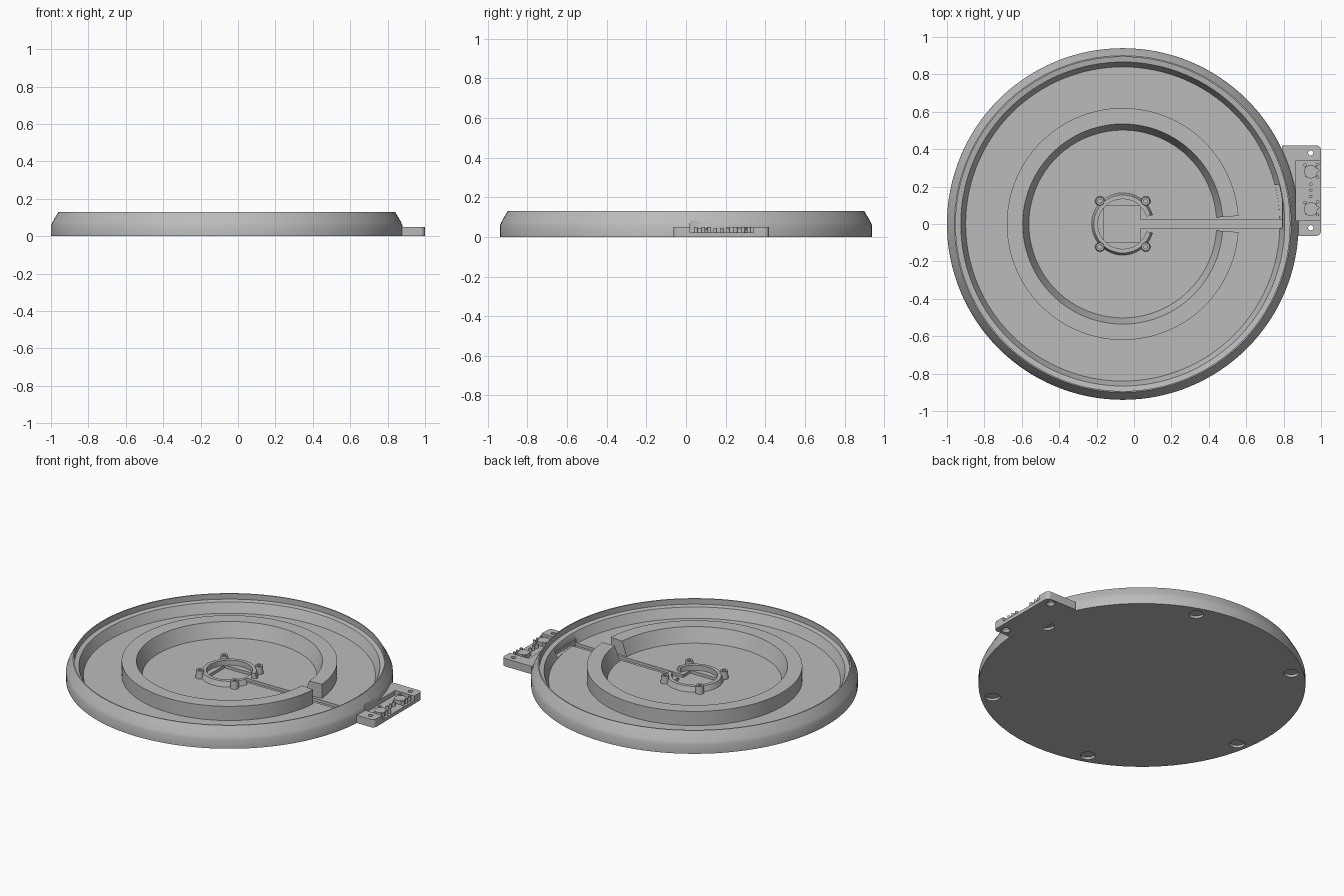
import bpy, bmesh, math
from mathutils import Vector, Matrix

old = bpy.data.objects.get("Cube")
if old:
    bpy.data.objects.remove(old)

CX = -0.06      # centre of the round tray
FLOOR = 0.03    # tray floor height

grey = bpy.data.materials.new("plain grey")
grey.use_nodes = True
grey.diffuse_color = (0.5, 0.5, 0.5, 1)
grey.node_tree.nodes["Principled BSDF"].inputs["Base Color"].default_value = (0.5, 0.5, 0.5, 1)


def finish(name, bm):
    bmesh.ops.recalc_face_normals(bm, faces=bm.faces)
    mesh = bpy.data.meshes.new(name)
    bm.to_mesh(mesh)
    bm.free()
    ob = bpy.data.objects.new(name, mesh)
    bpy.context.collection.objects.link(ob)
    mesh.materials.append(grey)
    return ob


def lathe(name, profile, gap=0.0, steps=128):
    """Turn a closed (radius, height) outline; gap is the half angle left open at +x."""
    bm = bmesh.new()
    verts = [bm.verts.new((r, 0, z)) for r, z in profile]
    n = len(verts)
    edges = [bm.edges.new((verts[i], verts[(i + 1) % n])) for i in range(n)]
    geom = verts + edges
    if gap:
        cap = bm.faces.new(verts)
        geom = geom + [cap]
        bmesh.ops.rotate(bm, verts=verts, matrix=Matrix.Rotation(gap, 3, 'Z'))
    bmesh.ops.spin(bm, geom=geom, axis=(0, 0, 1), cent=(0, 0, 0),
                   angle=math.tau - 2 * gap, steps=steps)
    bmesh.ops.remove_doubles(bm, verts=bm.verts, dist=1e-5)
    bmesh.ops.translate(bm, verts=bm.verts, vec=(CX, 0, 0))
    return finish(name, bm)


def box(name, lo, hi, corner=0.0):
    lo, hi = Vector(lo), Vector(hi)
    bm = bmesh.new()
    bmesh.ops.create_cube(bm, size=1)
    bmesh.ops.scale(bm, verts=bm.verts, vec=hi - lo)
    bmesh.ops.translate(bm, verts=bm.verts, vec=(lo + hi) / 2)
    if corner:
        upright = [e for e in bm.edges
                   if abs(e.verts[0].co.z - e.verts[1].co.z) > 1e-4 and e.verts[0].co.x > lo.x + 0.01]
        bmesh.ops.bevel(bm, geom=upright, offset=corner, segments=6, affect='EDGES', profile=0.5)
    return finish(name, bm)


def cylinder(name, x, y, z0, z1, r, r_top=None, sides=32):
    bm = bmesh.new()
    bmesh.ops.create_cone(bm, cap_ends=True, segments=sides, radius1=r,
                          radius2=r if r_top is None else r_top, depth=z1 - z0)
    bmesh.ops.translate(bm, verts=bm.verts, vec=(x, y, (z0 + z1) / 2))
    return finish(name, bm)


def cut(target, cutter):
    cutter.hide_render = True
    mod = target.modifiers.new("cut", 'BOOLEAN')
    mod.operation = 'DIFFERENCE'
    mod.solver = 'EXACT'
    mod.object = cutter
    bpy.context.view_layer.objects.active = target
    bpy.ops.object.modifier_apply(modifier=mod.name)
    bpy.data.objects.remove(cutter)


# Round tray with sloped outer wall, stepped rim and flat floor
tray = lathe("tray", [(0, 0), (0.94, 0), (0.94, 0.055), (0.932, 0.075), (0.90, 0.13),
                      (0.893, 0.13), (0.893, 0.095), (0.866, 0.09), (0.84, FLOOR), (0, FLOOR)])

# Cable channel, square seat and the shallow notch in the inner wall
cut(tray, box("channel_cutter", (0.0, -0.022, 0.012), (0.79, 0.022, 0.2)))
cut(tray, box("seat_cutter", (-0.16, -0.095, 0.012), (0.035, 0.095, 0.2)))
cut(tray, box("notch_cutter", (0.74, -0.02, FLOOR + 0.001), (0.795, 0.21, 0.08)))

# Six shallow round sockets under the wall
for i in range(6):
    a = math.radians(11 + 60 * i)
    cut(tray, cylinder("socket_cutter", CX + 0.87 * math.cos(a), 0.87 * math.sin(a),
                       -0.02, 0.015, 0.043))

# Side tab with two screw holes
tab = box("side_tab", (0.79, -0.063, 0), (1.0, 0.42, 0.05), corner=0.025)
for y in (-0.02, 0.38):
    cut(tab, cylinder("hole_cutter", 0.945, y, -0.02, 0.1, 0.014))
    cut(tab, cylinder("countersink_cutter", 0.945, y, -0.004, 0.016, 0.03, 0.014))

# Open pocket that runs through the tab and into the tray wall
for part in (tray, tab):
    cut(part, box("pocket_cutter", (0.866, 0.02, 0.022), (1.1, 0.34, 0.3)))

# Buttons and pins standing in the pocket
smooth = [tray, tab]
for i, y in enumerate((0.08, 0.28)):
    smooth.append(cylinder(f"button_{i + 1}", 0.945, y, 0.02, 0.046, 0.036))
    smooth.append(box(f"button_base_{i + 1}", (0.915, y - 0.03, 0.02), (0.975, y + 0.03, 0.034)))
    for j, (dx, dy) in enumerate([(-0.03, 0.035), (0.037, 0.038), (0.037, 0.008), (0.037, -0.03)]):
        smooth.append(cylinder(f"pin_{i + 1}_{j + 1}", 0.945 + dx, y + dy, 0.02, 0.05, 0.009, sides=12))
for j in range(3):
    smooth.append(cylinder(f"middle_pin_{j + 1}", 0.945, 0.147 + 0.033 * j, 0.02, 0.046, 0.009, sides=12))

# Tall inner ring, open where the channel passes
smooth.append(lathe("inner_ring", [(0.50, FLOOR - 0.005), (0.62, FLOOR - 0.005),
                                   (0.62, 0.12), (0.535, 0.12)], gap=math.radians(4)))

# Low centre collar with an opening towards the channel
smooth.append(lathe("centre_collar", [(0.133, FLOOR - 0.005), (0.168, FLOOR - 0.005),
                                      (0.155, 0.062), (0.133, 0.062)], gap=math.radians(17), steps=64))

# Four hollow screw posts
for sx in (-1, 1):
    for sy in (-1, 1):
        x, y = CX + 0.122 * sx, 0.122 * sy
        name = ("left" if sx > 0 else "right") + ("_back" if sy > 0 else "_front") + "_post"
        post = cylinder(name, x, y, FLOOR - 0.005, 0.078, 0.026, 0.022)
        cut(post, cylinder("bore_cutter", x, y, 0.04, 0.1, 0.011, sides=20))
        smooth.append(post)

# Smooth round walls, keep the edges crisp
bpy.ops.object.select_all(action='DESELECT')
for ob in smooth:
    ob.select_set(True)
bpy.context.view_layer.objects.active = tray
bpy.ops.object.shade_smooth_by_angle(angle=math.radians(25))
